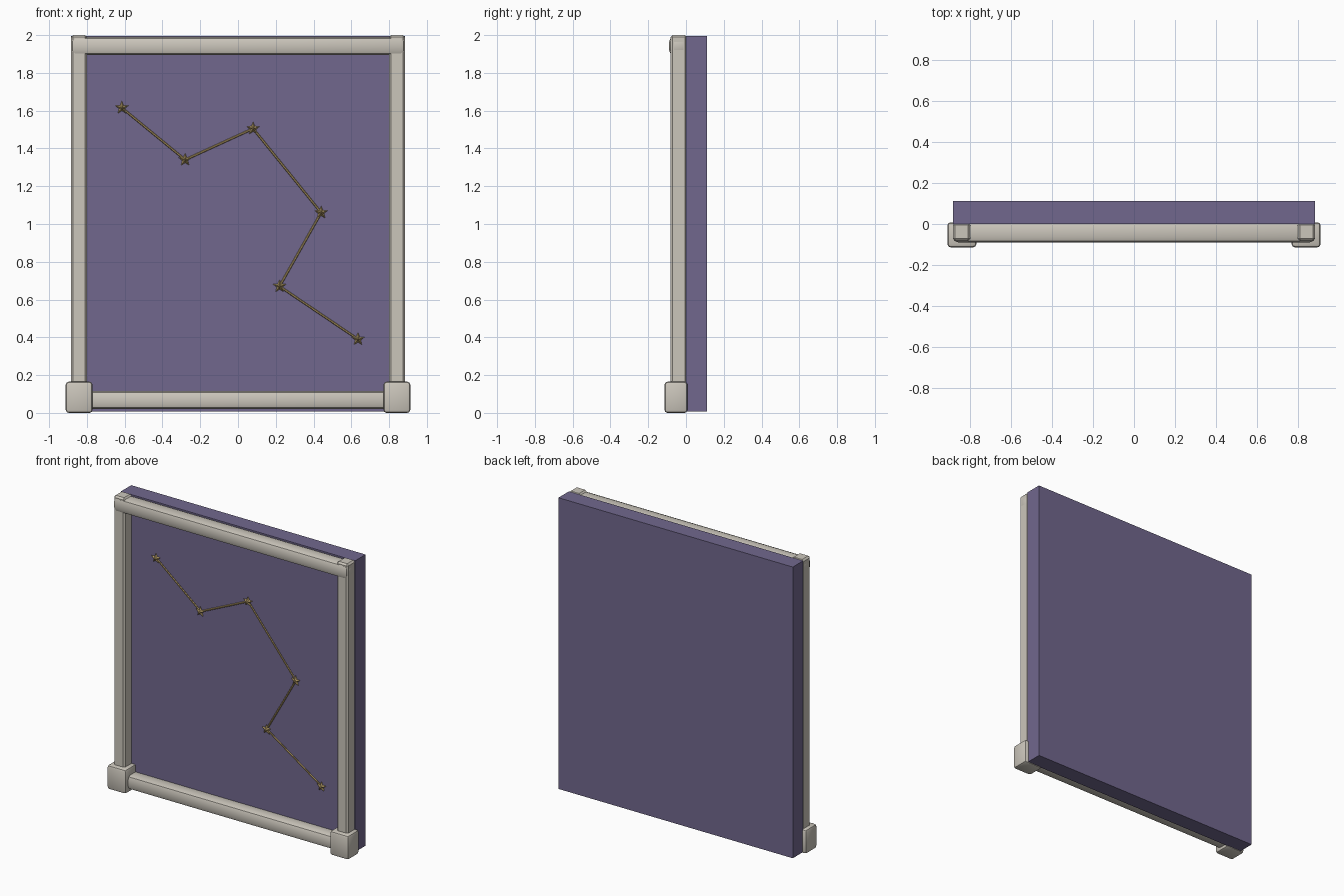
import bpy, bmesh, math
from mathutils import Vector, Matrix

if "Cube" in bpy.data.objects:
    bpy.data.objects.remove(bpy.data.objects["Cube"])


def material(name, rgb):
    m = bpy.data.materials.new(name)
    m.diffuse_color = (*rgb, 1)
    m.use_nodes = True
    m.node_tree.nodes["Principled BSDF"].inputs["Base Color"].default_value = m.diffuse_color
    return m


PURPLE = material("dusky purple", (0.165, 0.137, 0.27))
STONE = material("pale stone", (0.60, 0.565, 0.50))
GOLD = material("dull gold", (0.44, 0.32, 0.13))


def finish(name, bm, mat, smooth=False):
    bmesh.ops.recalc_face_normals(bm, faces=bm.faces)
    me = bpy.data.meshes.new(name)
    bm.to_mesh(me)
    bm.free()
    me.materials.append(mat)
    ob = bpy.data.objects.new(name, me)
    bpy.context.collection.objects.link(ob)
    if smooth:
        bpy.ops.object.select_all(action='DESELECT')
        ob.select_set(True)
        bpy.context.view_layer.objects.active = ob
        bpy.ops.object.shade_smooth_by_angle(angle=math.radians(35))
    return ob


def box(name, lo, hi, mat, bevel=0, segments=2):
    lo, hi = Vector(lo), Vector(hi)
    bm = bmesh.new()
    bmesh.ops.create_cube(bm, size=1, matrix=Matrix.Translation((lo + hi) / 2)
                          @ Matrix.Diagonal((*(hi - lo), 1)))
    if bevel:
        bmesh.ops.bevel(bm, geom=bm.edges[:], offset=bevel, segments=segments,
                        profile=0.5, affect='EDGES')
    return finish(name, bm, mat, bool(bevel))


# Backing panel
box("panel", (-0.885, 0.0, 0.008), (0.885, 0.112, 1.996), PURPLE)

# Frame rails
box("top_rail", (-0.885, -0.09, 1.895), (0.885, 0.014, 1.99), STONE, 0.026)
box("bottom_rail", (-0.888, -0.085, 0.02), (0.888, 0.017, 0.115), STONE, 0.026)

# Posts and foot blocks on both sides
for side, s in (("left", -1), ("right", 1)):
    xs = sorted((s * 0.80, s * 0.885))
    box(side + "_post", (xs[0], -0.082, 0.02), (xs[1], 0.006, 2.0), STONE, 0.011, 1)
    xs = sorted((s * 0.77, s * 0.912))
    box(side + "_foot_block", (xs[0], -0.114, 0.0), (xs[1], 0.008, 0.165), STONE, 0.016)

# Constellation of raised stars joined by thin rods
points = [(-0.615, 1.615), (-0.28, 1.34), (0.08, 1.505),
          (0.44, 1.06), (0.22, 0.67), (0.635, 0.39)]

for i, (x, z) in enumerate(points):
    bm = bmesh.new()
    rim = []
    for k in range(10):
        a = math.pi / 2 + k * math.pi / 5
        r = 0.036 if k % 2 == 0 else 0.016
        rim.append(bm.verts.new((x + r * math.cos(a), -0.006, z + r * math.sin(a))))
    tips = [bm.verts.new((x, y, z)) for y in (-0.026, 0.012)]
    for k in range(10):
        for tip in tips:
            bm.faces.new((rim[k], rim[(k + 1) % 10], tip))
    finish(f"star_{i + 1}", bm, GOLD)

for i, (a, b) in enumerate(zip(points, points[1:])):
    a, b = Vector((a[0], -0.004, a[1])), Vector((b[0], -0.004, b[1]))
    d = b - a
    bm = bmesh.new()
    bmesh.ops.create_cone(bm, cap_ends=True, segments=6, radius1=0.006, radius2=0.006,
                          depth=d.length, matrix=Matrix.Translation((a + b) / 2)
                          @ d.to_track_quat('Z', 'Y').to_matrix().to_4x4())
    finish(f"star_link_{i + 1}", bm, GOLD)
